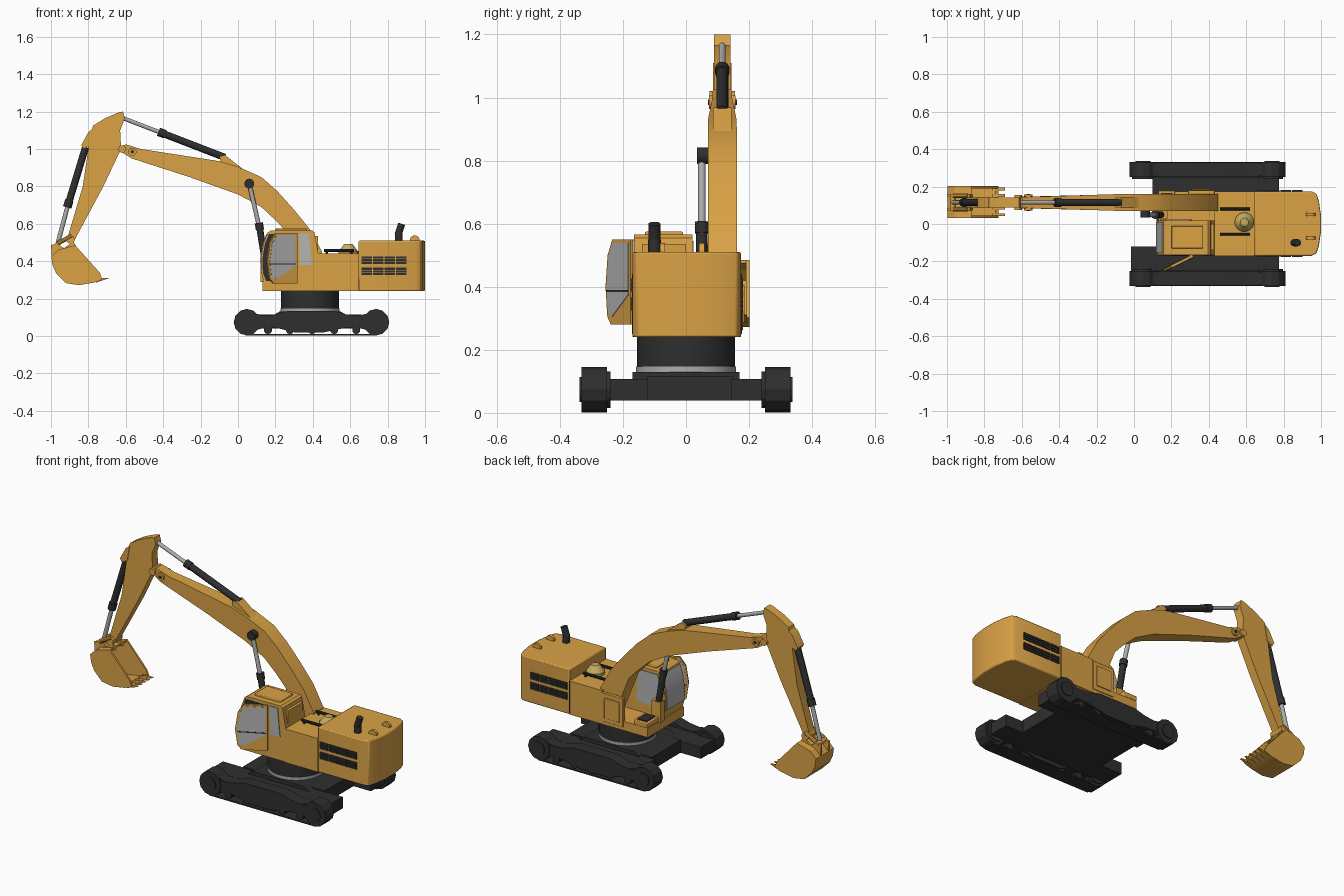
import bpy, bmesh, math
from mathutils import Vector, Matrix

if "Cube" in bpy.data.objects:
    bpy.data.objects.remove(bpy.data.objects["Cube"])


def material(name, rgb):
    m = bpy.data.materials.new(name)
    m.diffuse_color = (*rgb, 1)
    m.use_nodes = True
    m.node_tree.nodes["Principled BSDF"].inputs["Base Color"].default_value = m.diffuse_color
    return m


GOLD = material("gold paint", (0.70, 0.36, 0.06))
BLACK = material("black", (0.028, 0.028, 0.028))
GREY = material("steel grey", (0.42, 0.42, 0.42))
GLASS = material("pale glass", (0.46, 0.46, 0.46))
STRAW = material("straw yellow", (0.58, 0.42, 0.12))


def finish(name, bm, mat):
    bmesh.ops.recalc_face_normals(bm, faces=bm.faces)
    me = bpy.data.meshes.new(name)
    bm.to_mesh(me)
    bm.free()
    me.materials.append(mat)
    ob = bpy.data.objects.new(name, me)
    bpy.context.collection.objects.link(ob)
    return ob


def prism(name, pts, a, b, mat, axis='y', shape=None, bevel=0):
    """Extrude an outline: (x, z) along y, or (x, y) along z."""
    bm = bmesh.new()
    put = (lambda p, t: (p[0], t, p[1])) if axis == 'y' else (lambda p, t: (p[0], p[1], t))
    lo = [bm.verts.new(put(p, a)) for p in pts]
    hi = [bm.verts.new(put(p, b)) for p in pts]
    bm.faces.new(lo)
    bm.faces.new(hi)
    for i in range(len(pts)):
        j = (i + 1) % len(pts)
        bm.faces.new((lo[i], lo[j], hi[j], hi[i]))
    if shape:
        for v in bm.verts:
            v.co.y = shape(v.co)
    ob = finish(name, bm, mat)
    if bevel:
        mod = ob.modifiers.new("bevel", 'BEVEL')
        mod.width, mod.segments, mod.limit_method = bevel, 2, 'ANGLE'
    return ob


def box(name, x, y, z, mat, bevel=0):
    return prism(name, [(x[0], z[0]), (x[1], z[0]), (x[1], z[1]), (x[0], z[1])], *y, mat, bevel=bevel)


def rod(name, p, q, r, mat, sides=20, r2=None):
    p, q = Vector(p), Vector(q)
    d = q - p
    bm = bmesh.new()
    bmesh.ops.create_cone(bm, cap_ends=True, segments=sides, radius1=r, radius2=r if r2 is None else r2,
                          depth=d.length)
    bm.transform(Matrix.Translation((p + q) / 2) @ d.to_track_quat('Z', 'Y').to_matrix().to_4x4())
    return finish(name, bm, mat)


# --- Crawler tracks ---
FRAME = [(.10, .05), (.20, .045), (.30, .02), (.46, .02), (.58, .045), (.69, .05), (.69, .105),
         (.58, .115), (.51, .135), (.27, .135), (.20, .115), (.10, .105)]
for s, side in ((-1, "near"), (1, "far")):
    y0, y1 = sorted((s * .25, s * .332))
    prism(side + "_track_frame", FRAME, y0 + .004, y1 - .004, BLACK)
    box(side + "_track_belt", (.04, .74), (y0, y1), (.002, .01), BLACK)
    for x, end in ((.048, "front"), (.738, "rear")):
        rod(f"{side}_{end}_wheel", (x, y0, .074), (x, y1, .074), .071, BLACK, 12)
        rod(f"{side}_{end}_hub", (x, s * .33, .074), (x, s * .338, .074), .04, BLACK, 12)
        rod(f"{side}_{end}_inner_hub", (x, s * .24, .074), (x, s * .26, .074), .058, BLACK, 12)
        sx = 1 if x < .3 else -1
        prism(f"{side}_{end}_frame_neck", [(x, .02), (x + sx * .1, .045), (x + sx * .1, .108), (x, .13)],
              y0 + .008, y1 - .008, BLACK)
    for i in range(5):
        x = .16 + i * .118
        rod(f"{side}_roller_{i}", (x, y0 + .01, .032), (x, y1 - .01, .032), .022, BLACK, 10)

# --- Undercarriage body and slew ring ---
box("near_carbody_leg", (-.015, .775), (-.25, -.12), (.04, .108), BLACK)
box("far_carbody_leg", (.10, .775), (.145, .25), (.04, .108), BLACK)
box("carbody", (.12, .66), (-.125, .15), (.04, .115), BLACK)
prism("carbody_top", [(.17, .10), (.60, .10), (.55, .13), (.22, .13)], -.17, .17, BLACK)
rod("slew_seal", (.385, 0, .125), (.385, 0, .147), .158, GREY, 40)
rod("slew_ring", (.385, 0, .147), (.385, 0, .245), .156, BLACK, 40)

# --- Upper house ---
prism("engine_hood", [(.645, -.17), (.95, -.17), (.975, -.157), (.988, -.12), (1, -.04), (1, .045),
                      (.988, .125), (.975, .162), (.95, .175), (.645, .175)], .24, .51, GOLD, 'z', bevel=.006)
box("middle_deck", (.43, .645), (-.17, .175), (.24, .44), GOLD)
box("base_deck", (.13, .43), (-.165, .175), (.24, .295), GOLD)
box("front_step", (.13, .22), (.07, .178), (.295, .325), GOLD, .004)
box("step_tread", (.145, .205), (.085, .165), (.325, .33), BLACK)
box("tool_box", (.29, .43), (.16, .18), (.26, .43), GOLD, .003)
box("tool_box_panel", (.31, .41), (.18, .186), (.285, .405), GOLD, .002)

# side vents on both flanks
for y, side in ((-.17, "near"), (.175, "far")):
    s = -1 if y < 0 else 1
    for row in range(2):
        for col in range(4):
            x, z = .66 + col * .062, .325 + row * .06
            for k in range(3):
                box(f"{side}_vent_{row}_{col}_{k}", (x, x + .056), sorted((y, y + s * .006)),
                    (z + k * .0145, z + k * .0145 + .012), BLACK)
    box(f"{side}_hood_seam", (.643, .647), sorted((y, y + s * .002)), (.25, .44), BLACK)

# exhaust, lifting eyes, filter dome and rails
rod("exhaust_base", (.86, -.1, .505), (.86, -.1, .55), .02, BLACK)
rod("exhaust_tip", (.855, -.1, .54), (.875, -.1, .60), .019, BLACK)
for y in (-.075, .05):
    rod("lifting_eye", (.945, y - .008, .512), (.945, y + .008, .512), .026, GOLD, 16)
rod("filter_base", (.59, .01, .435), (.59, .01, .455), .053, STRAW, 24)
rod("filter_dome", (.59, .01, .455), (.59, .01, .492), .05, STRAW, 24, .022)
for y in (-.055, .08):
    rod("deck_rail", (.46, y, .458), (.62, y, .458), .008, BLACK, 10)
    for x in (.475, .605):
        rod("rail_post", (x, y, .438), (x, y, .458), .006, BLACK, 8)

# --- Cab ---
CAB = [(.143, .27), (.125, .34), (.122, .41), (.135, .49), (.158, .553), (.175, .563), (.395, .565),
       (.408, .555), (.43, .44), (.43, .27)]
prism("cab", CAB, -.165, .02, GOLD)
box("cab_roof_hatch", (.20, .37), (-.13, -.01), (.56, .575), GOLD, .004)
FRONT = [(.125, .34), (.122, .41), (.135, .49), (.155, .545)]
prism("windscreen", [(x - .004, z) for x, z in FRONT] + [(x + .004, z) for x, z in reversed(FRONT)],
      -.152, .008, GLASS)
prism("door_opening", [(.15, .295), (.133, .34), (.13, .41), (.143, .49), (.165, .545), (.31, .545),
                       (.31, .295)], -.168, -.16, BLACK)
REAR_WINDOW = [(.33, .38), (.325, .548), (.378, .548), (.395, .38)]
prism("near_rear_window", REAR_WINDOW, -.169, -.16, GLASS)
prism("far_side_window", [(.145, .34), (.14, .41), (.152, .49), (.172, .545), (.30, .545), (.31, .36)],
      .015, .024, GLASS)
box("rear_pane", (.405, .428), (-.14, 0), (.45, .535), GOLD)

# door standing ajar on its hinge
DOOR = [(0, .28), (0, .55), (-.13, .55), (-.163, .50), (-.178, .40), (-.165, .305), (-.14, .28)]
PANE = [(-.012, .375), (-.012, .54), (-.125, .54), (-.152, .495), (-.166, .40), (-.155, .315), (-.13, .305)]
leaf = [prism("cab_door", DOOR, -.007, .007, GOLD), prism("door_glass", PANE, -.009, .009, GLASS)]
leaf.append(box("door_bar", (-.166, -.012), (-.0105, .0105), (.383, .389), BLACK))
for ob in leaf:
    ob.location = (.315, -.17, 0)
    ob.rotation_euler.z = .46

# --- Boom ---
YC = .115


def boom_width(co):
    t = min(1, max(0, (-.05 - co.x) / .5))
    return YC + math.copysign(.046 - .016 * t, co.y - YC)


BOOM = [(.36, .31), (.45, .31), (.45, .45), (.385, .57), (.30, .675), (.21, .775), (.125, .85), (0, .905),
        (-.10, .935), (-.52, 1.0), (-.60, 1.025), (-.635, 1.01), (-.625, .985), (-.57, .95), (-.26, .85),
        (0, .757), (.125, .69), (.21, .61), (.265, .55)]
prism("boom", BOOM, YC - .046, YC + .046, GOLD, shape=boom_width)
prism("boom_bracket", [(.03, .89), (-.07, .968), (-.10, .96), (-.09, .92)], YC - .03, YC + .03, GOLD)
rod("boom_tip_pin", (-.565, YC - .042, .985), (-.565, YC + .042, .985), .022, GOLD)
rod("boom_tip_pin_core", (-.565, YC - .046, .985), (-.565, YC + .046, .985), .009, BLACK, 12)
rod("elbow_pin", (-.62, YC - .04, 1.0), (-.62, YC + .04, 1.0), .02, GOLD)

# lift cylinder
rod("lift_barrel", (.145, .05, .40), (.112, .05, .60), .018, BLACK)
rod("lift_rod", (.112, .05, .59), (.06, .05, .815), .012, GREY)
rod("lift_pin", (.06, .035, .815), (.06, .09, .815), .026, BLACK)
rod("lift_gland", (.117, .05, .57), (.111, .05, .605), .022, BLACK)
box("lift_foot", (.12, .18), (.03, .07), (.29, .41), GOLD)

# stick cylinder
rod("stick_barrel", (-.07, YC, .955), (-.42, YC, 1.09), .019, BLACK)
rod("stick_gland", (-.39, YC, 1.079), (-.425, YC, 1.092), .023, BLACK)
rod("stick_rod", (-.42, YC, 1.09), (-.615, YC, 1.165), .011, GREY)

# --- Stick ---
STICK = [(-.615, 1.20), (-.64, 1.195), (-.71, 1.165), (-.775, 1.125), (-.79, 1.07), (-.83, .80), (-.915, .515),
         (-.89, .495), (-.87, .52), (-.72, .80), (-.625, 1.0), (-.63, 1.10), (-.605, 1.165)]
prism("stick", STICK, YC - .026, YC + .026, GOLD)
prism("stick_bracket", [(-.775, 1.11), (-.80, 1.09), (-.838, 1.02), (-.825, 1.0), (-.79, 1.02)],
      YC - .03, YC + .03, GOLD)
rod("stick_foot_pin", (-.895, YC - .045, .515), (-.895, YC + .045, .515), .022, GOLD)

# bucket cylinder and linkage
rod("bucket_barrel", (-.815, YC, 1.01), (-.912, YC, .69), .019, BLACK)
rod("bucket_gland", (-.902, YC, .725), (-.913, YC, .688), .023, BLACK)
rod("bucket_rod", (-.912, YC, .69), (-.965, YC, .49), .012, GREY)
for s in (-1, 1):
    y = YC + s * .036
    rod("bucket_link", (-.89, y, .535), (-.965, y, .495), .012, GOLD, 10)
    prism("bucket_ear", [(-.995, .42), (-1, .485), (-.97, .495), (-.93, .47), (-.88, .505), (-.86, .47)],
          y - .006, y + .006, GOLD)
rod("link_pin", (-.968, YC - .045, .485), (-.968, YC + .045, .485), .014, GOLD)

# --- Bucket ---
SHELL = [(-.87, .485), (-.96, .462), (-.998, .425), (-.992, .38), (-.972, .335), (-.92, .283), (-.85, .272),
         (-.77, .286), (-.725, .302)]
CX, CZ = -.87, .38
inner = [(CX + (x - CX) * .9, CZ + (z - CZ) * .9) for x, z in SHELL]
prism("bucket_shell", SHELL + inner[::-1], .035, .2, GOLD)
for y in (.033, .19):
    prism("bucket_side", SHELL + [(-.74, .34)], y, y + .012, GOLD)
for i in range(5):
    y = .042 + i * .0345
    prism("tooth", [(-.76, .285), (-.69, .309), (-.76, .312)], y, y + .014, GOLD)

# smooth round parts while keeping hard edges
bpy.ops.object.select_all(action='SELECT')
bpy.context.view_layer.objects.active = bpy.data.objects["boom"]
bpy.ops.object.shade_smooth_by_angle(angle=math.radians(28))
